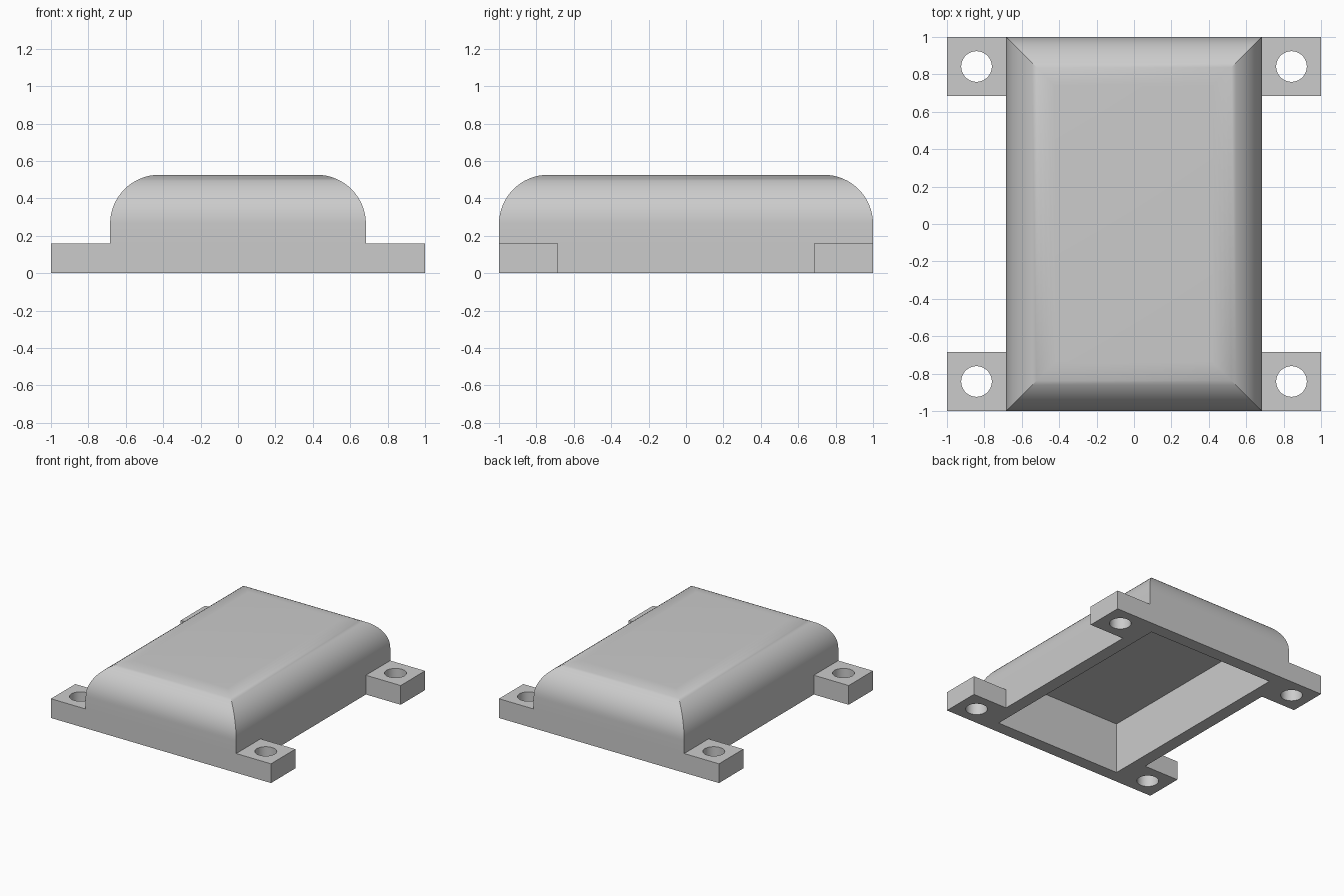
import bpy
import bmesh
from math import sin, cos, pi, radians

old = bpy.data.objects.get("Cube")
if old:
    bpy.data.objects.remove(old, do_unlink=True)

# Main dimensions
HALF_X, HALF_Y, HEIGHT = 0.684, 1.0, 0.526
RADIUS, WALL = 0.263, 0.105
TAB, TAB_HEIGHT = 0.316, 0.158
HOLE_RADIUS, HOLE_AT = 0.082, 0.842
STEPS = 16

grey = bpy.data.materials.new("plain grey")
grey.use_nodes = True
colour = (0.6, 0.6, 0.6, 1)
grey.diffuse_color = colour
grey.node_tree.nodes["Principled BSDF"].inputs["Base Color"].default_value = colour


def finish(name, bm):
    bmesh.ops.recalc_face_normals(bm, faces=bm.faces)
    mesh = bpy.data.meshes.new(name)
    bm.to_mesh(mesh)
    bm.free()
    mesh.materials.append(grey)
    obj = bpy.data.objects.new(name, mesh)
    bpy.context.collection.objects.link(obj)
    return obj


def loft(name, rings):
    """Stack rectangles given as (half x, half y, z) into a closed solid."""
    bm = bmesh.new()
    loops = [[bm.verts.new((sx * hx, sy * hy, z))
              for sx, sy in ((-1, -1), (1, -1), (1, 1), (-1, 1))]
             for hx, hy, z in rings]
    for low, high in zip(loops, loops[1:]):
        for i in range(4):
            j = (i + 1) % 4
            bm.faces.new((low[i], low[j], high[j], high[i]))
    bm.faces.new(loops[0][::-1])
    bm.faces.new(loops[-1])
    return finish(name, bm)


def combine(target, tool, operation):
    mod = target.modifiers.new("combine", 'BOOLEAN')
    mod.operation, mod.object, mod.solver = operation, tool, 'EXACT'
    bpy.context.view_layer.objects.active = target
    bpy.ops.object.modifier_apply(modifier=mod.name)
    bpy.data.objects.remove(tool, do_unlink=True)


# Cover with rounded top edges that meet in mitred corners
rings = [(HALF_X, HALF_Y, 0)]
for i in range(STEPS + 1):
    a = pi / 2 * i / STEPS
    inset = RADIUS * (1 - cos(a))
    rings.append((HALF_X - inset, HALF_Y - inset, HEIGHT - RADIUS + RADIUS * sin(a)))
cover = loft("mounting_cover", rings)

# Four mounting tabs, each reaching a little into the wall
overlap = 0.04
for sx in (-1, 1):
    for sy in (-1, 1):
        tab = loft("tab", [((TAB + overlap) / 2, TAB / 2, z) for z in (0, TAB_HEIGHT)])
        tab.location = (sx * (1 - (TAB + overlap) / 2), sy * (1 - TAB / 2), 0)
        bpy.context.view_layer.update()
        combine(cover, tab, 'UNION')

# Screw holes through the tabs
for sx in (-1, 1):
    for sy in (-1, 1):
        bm = bmesh.new()
        bmesh.ops.create_cone(bm, cap_ends=True, segments=40, radius1=HOLE_RADIUS,
                              radius2=HOLE_RADIUS, depth=1)
        hole = finish("hole_cutter", bm)
        hole.location = (sx * HOLE_AT, sy * HOLE_AT, 0)
        bpy.context.view_layer.update()
        combine(cover, hole, 'DIFFERENCE')

# Open cavity underneath
cavity = loft("cavity_cutter", [(HALF_X - WALL, HALF_Y - WALL, z)
                                for z in (-0.1, HEIGHT - WALL)])
combine(cover, cavity, 'DIFFERENCE')

# Merge flat neighbours, then smooth the round surfaces only
bm = bmesh.new()
bm.from_mesh(cover.data)
bmesh.ops.remove_doubles(bm, verts=bm.verts, dist=0.0001)
bmesh.ops.dissolve_limit(bm, angle_limit=radians(0.5), verts=bm.verts, edges=bm.edges)
bm.to_mesh(cover.data)
bm.free()
cover.select_set(True)
bpy.context.view_layer.objects.active = cover
bpy.ops.object.shade_smooth_by_angle(angle=radians(30))
